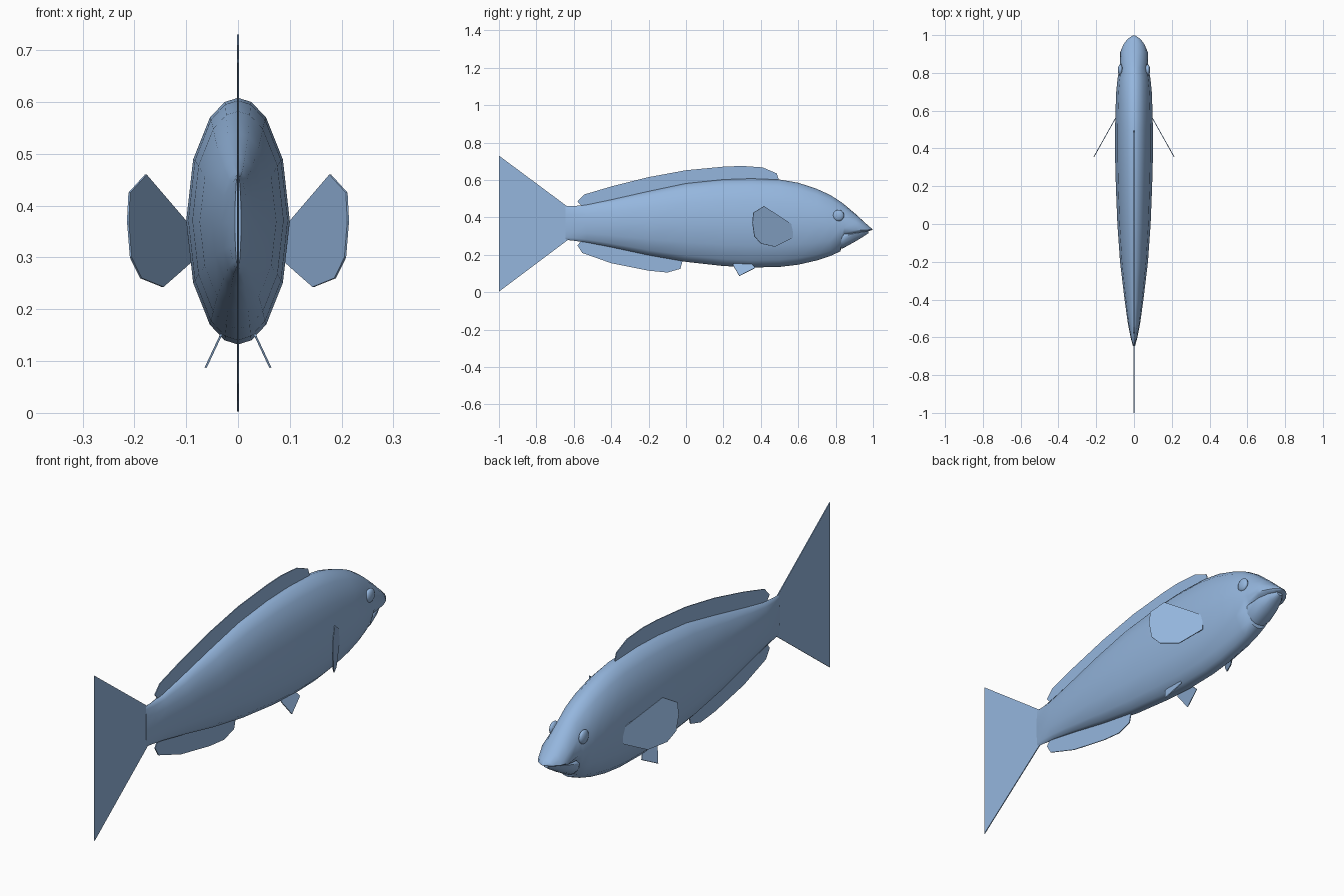
import bpy, bmesh
from math import cos, sin, radians, pi

cube = bpy.data.objects.get("Cube")
if cube:
    bpy.data.objects.remove(cube, do_unlink=True)

blue = bpy.data.materials.new("pale_blue")
blue.use_nodes = True
colour = (0.30, 0.47, 0.73, 1)
blue.diffuse_color = colour
blue.node_tree.nodes["Principled BSDF"].inputs["Base Color"].default_value = colour


def finish(name, bm, smooth=False):
    bmesh.ops.recalc_face_normals(bm, faces=bm.faces)
    mesh = bpy.data.meshes.new(name)
    bm.to_mesh(mesh)
    bm.free()
    mesh.materials.append(blue)
    obj = bpy.data.objects.new(name, mesh)
    bpy.context.collection.objects.link(obj)
    if smooth:
        bpy.ops.object.select_all(action="DESELECT")
        obj.select_set(True)
        bpy.context.view_layer.objects.active = obj
        bpy.ops.object.shade_smooth_by_angle(angle=radians(50))
    return obj


def loft(name, stations):
    """Skin oval rings given as (y, top, bottom, half width, level of widest point)."""
    quarter = [0, 30, 57, 75]
    angles = quarter + [90] + [180 - a for a in reversed(quarter)]
    angles += [180 + a for a in quarter[1:]] + [270] + [360 - a for a in reversed(quarter[1:])]
    bm = bmesh.new()
    rings = []
    for y, top, bottom, width, level in stations:
        mid = bottom + (top - bottom) * level
        ring = []
        for a in map(radians, angles):
            height = top - mid if sin(a) > 0 else mid - bottom
            ring.append(bm.verts.new((width * cos(a), y, mid + height * sin(a))))
        rings.append(ring)
    for r, s in zip(rings, rings[1:]):
        for i in range(len(r)):
            j = (i + 1) % len(r)
            bm.faces.new((r[i], r[j], s[j], s[i]))
    bm.faces.new(rings[0])
    bm.faces.new(rings[-1])
    return finish(name, bm, True)


def fin(name, outline, x_rule=lambda y, z: 0):
    """Thin plate from a side outline of (y, z), leaned outwards by x_rule."""
    bm = bmesh.new()
    bm.faces.new([bm.verts.new((x_rule(y, z), y, z)) for y, z in outline])
    bmesh.ops.triangulate(bm, faces=bm.faces)
    obj = finish(name, bm)
    plate = obj.modifiers.new("thickness", "SOLIDIFY")
    plate.thickness = 0.004
    plate.offset = 0
    return obj


# Body from tail root to snout
loft("body", [
    (-0.645, 0.46, 0.28, 0.006, 0.5), (-0.60, 0.46, 0.275, 0.018, 0.5),
    (-0.53, 0.468, 0.265, 0.032, 0.5), (-0.4, 0.495, 0.24, 0.05, 0.5),
    (-0.2, 0.54, 0.197, 0.074, 0.5), (0, 0.582, 0.162, 0.088, 0.5),
    (0.2, 0.603, 0.14, 0.096, 0.5), (0.35, 0.608, 0.132, 0.1, 0.5),
    (0.5, 0.602, 0.135, 0.1, 0.5), (0.6, 0.585, 0.147, 0.098, 0.5),
    (0.7, 0.552, 0.17, 0.094, 0.5), (0.77, 0.52, 0.193, 0.087, 0.5),
    (0.825, 0.485, 0.218, 0.078, 0.47), (0.845, 0.47, 0.29, 0.075, 0.3),
    (0.91, 0.415, 0.312, 0.073, 0.2), (0.95, 0.378, 0.32, 0.056, 0.2),
    (0.98, 0.351, 0.327, 0.034, 0.3), (0.997, 0.337, 0.333, 0.008, 0.5)])

# Lower jaw tucked under the snout
loft("lower_jaw", [
    (0.79, 0.33, 0.225, 0.055, 0.7), (0.84, 0.32, 0.235, 0.067, 0.75),
    (0.9, 0.325, 0.268, 0.056, 0.8), (0.945, 0.328, 0.295, 0.038, 0.8),
    (0.975, 0.33, 0.315, 0.014, 0.7)])

# Midline fins
fin("dorsal_fin", [
    (-0.58, 0.485), (-0.545, 0.522), (-0.4, 0.565), (-0.2, 0.615), (0, 0.652),
    (0.1, 0.66), (0.2, 0.671), (0.3, 0.675), (0.41, 0.667), (0.485, 0.635),
    (0.5, 0.59), (0.2, 0.58), (0, 0.56), (-0.3, 0.5), (-0.55, 0.45)])
fin("anal_fin", [
    (-0.58, 0.25), (-0.555, 0.21), (-0.4, 0.155), (-0.2, 0.115), (-0.1, 0.105),
    (-0.03, 0.125), (-0.015, 0.18), (-0.3, 0.235), (-0.55, 0.29)])
fin("tail_fin", [
    (-0.63, 0.455), (-1, 0.73), (-0.92, 0.585), (-0.875, 0.48), (-0.86, 0.42),
    (-0.855, 0.37), (-0.86, 0.31), (-0.875, 0.25), (-0.92, 0.148), (-1, 0.003),
    (-0.63, 0.28)])

# Paired fins and eyes
for side, s in (("left", 1), ("right", -1)):
    fin(side + "_pectoral_fin", [
        (0.57, 0.36), (0.57, 0.29), (0.53, 0.27), (0.475, 0.243), (0.4, 0.26),
        (0.365, 0.3), (0.355, 0.37), (0.36, 0.425), (0.417, 0.46)],
        lambda y, z: s * (0.1 + (0.556 - y) * 0.56))
    fin(side + "_pelvic_fin", [
        (0.25, 0.147), (0.285, 0.087), (0.37, 0.13), (0.34, 0.165), (0.28, 0.165)],
        lambda y, z: s * (0.033 + (0.15 - z) * 0.47))
    bm = bmesh.new()
    bmesh.ops.create_uvsphere(bm, u_segments=16, v_segments=10, radius=0.03)
    for v in bm.verts:
        v.co = (s * 0.072 + v.co.x * 0.45, 0.815 + v.co.y, 0.41 + v.co.z)
    finish(side + "_eye", bm, True)
